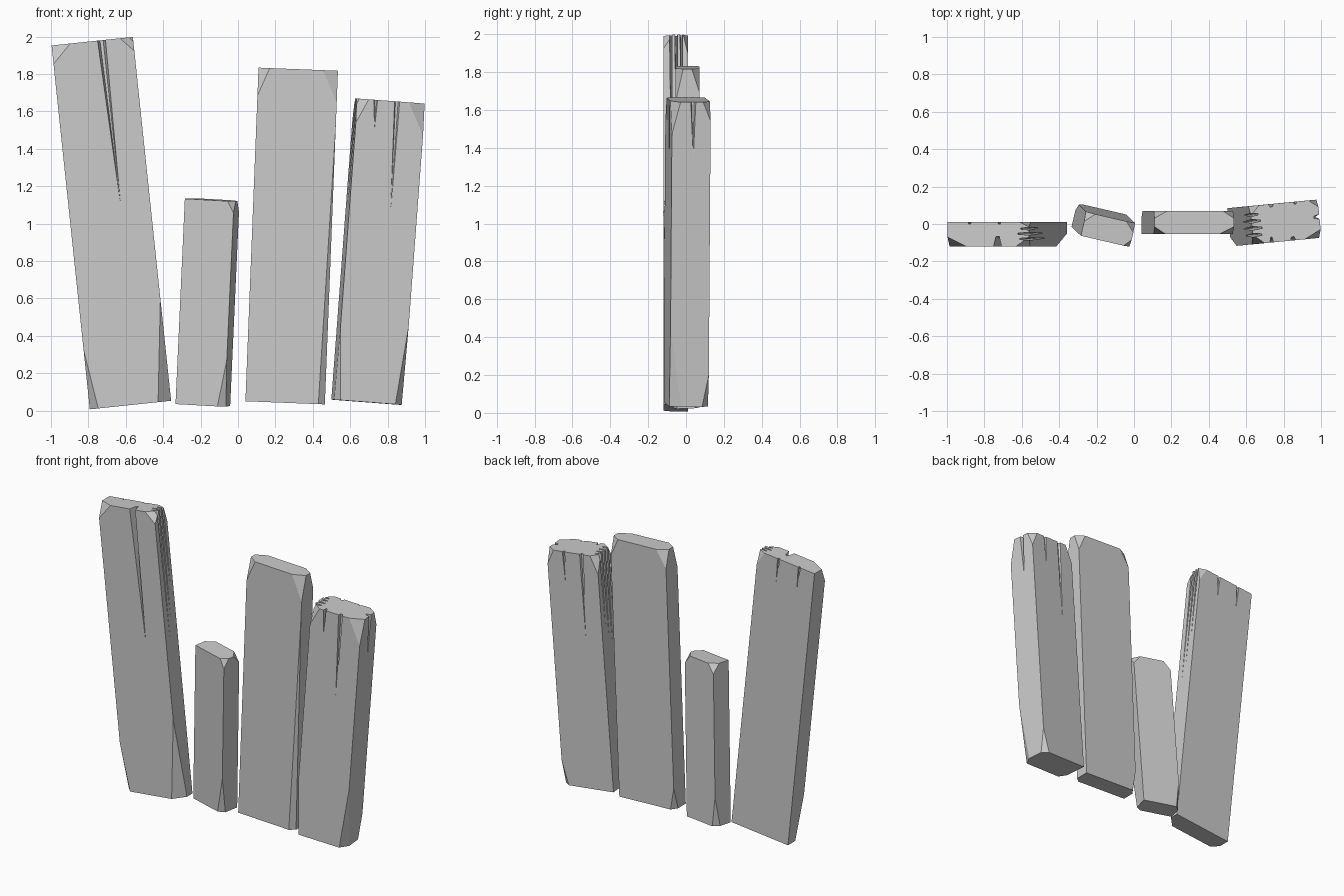
import bpy, bmesh
from mathutils import Matrix, Vector
from math import radians

if "Cube" in bpy.data.objects:
    bpy.data.objects.remove(bpy.data.objects["Cube"])

BIG = 1e4  # a chop distance of BIG leaves that axis untouched


def make(name, bm):
    bmesh.ops.recalc_face_normals(bm, faces=bm.faces[:])
    me = bpy.data.meshes.new(name)
    bm.to_mesh(me)
    bm.free()
    ob = bpy.data.objects.new(name, me)
    bpy.context.collection.objects.link(ob)
    return ob


def chop(bm, size, corner, dist):
    """Slice one corner of the block off, dist = distance from it on each axis."""
    c = Vector((corner[0] * size[0] / 2, corner[1] * size[1] / 2,
                size[2] if corner[2] > 0 else 0))
    n = Vector([corner[i] / dist[i] for i in range(3)])
    p = c - Vector((0, 0, corner[2] * dist[2])) if dist[2] < BIG else c - Vector((corner[0] * dist[0], 0, 0))
    r = bmesh.ops.bisect_plane(bm, geom=bm.verts[:] + bm.edges[:] + bm.faces[:],
                               plane_co=p, plane_no=n.normalized(), clear_outer=True)
    edges = [e for e in r['geom_cut'] if isinstance(e, bmesh.types.BMEdge)]
    bmesh.ops.contextual_create(bm, geom=edges)


def crack_mesh(bm, size, side, pos, width, depth, length, drift):
    """Wedge split that opens at the top and dies out downwards."""
    w, d, h = size
    n = {'F': Vector((0, -1, 0)), 'B': Vector((0, 1, 0)),
         'L': Vector((-1, 0, 0)), 'R': Vector((1, 0, 0))}[side]
    t = Vector((1, 0, 0)) if side in 'FB' else Vector((0, 1, 0))
    face = n * (d / 2 if side in 'FB' else w / 2)
    up = Vector((0, 0, h + 0.01))
    ring = [(-.75, .02), (.75, .02), (.25, -depth), (-.25, -depth)]
    vs = [bm.verts.new(face + up + t * (pos + a * width) + n * o) for a, o in ring]
    tip = bm.verts.new(face + Vector((0, 0, h - length)) + t * (pos + drift) + n * .002)
    bm.faces.new(vs)
    for i in range(4):
        bm.faces.new((vs[i], vs[(i + 1) % 4], tip))


def plank(name, size, base, rot, chops, cracks=()):
    bm = bmesh.new()
    bmesh.ops.create_cube(bm, size=1)
    for v in bm.verts:
        v.co = Vector((v.co.x * size[0], v.co.y * size[1], (v.co.z + .5) * size[2]))
    for corner, dist in chops:
        chop(bm, size, corner, dist)
    ob = make(name, bm)
    for c in cracks:
        cb = bmesh.new()
        crack_mesh(cb, size, *c)
        cutter = make("crack_cutter", cb)
        cutter.hide_render = True
        m = ob.modifiers.new("crack", 'BOOLEAN')
        m.operation, m.solver, m.object = 'DIFFERENCE', 'EXACT', cutter
        bpy.context.view_layer.objects.active = ob
        bpy.ops.object.modifier_apply(modifier=m.name)
        bpy.data.objects.remove(cutter)
    rx, ry, rz = (radians(a) for a in rot)
    ob.data.transform(Matrix.Translation(base) @ Matrix.Rotation(ry, 4, 'Y')
                      @ Matrix.Rotation(rx, 4, 'X') @ Matrix.Rotation(rz, 4, 'Z'))


# tall plank leaning left
plank("tall_left_plank", (.437, .13, 1.956), (-.575, -.055, .03), (0, -6.0, 0),
      [((-1, -1, 1), (.10, .05, .10)), ((1, -1, 1), (.07, .05, .075)),
       ((1, -1, -1), (.07, .07, .55)), ((-1, -1, -1), (.045, .05, .32)),
       ((1, 1, 1), (.05, .025, .1))],
      [('F', .05, .035, .055, .92, .01), ('R', -.025, .012, .05, .9, .005),
       ('R', .003, .012, .06, .75, .003), ('R', .03, .012, .045, .55, .004),
       ('B', -.1, .02, .012, .2, 0), ('B', .06, .02, .012, .2, 0)])

# short twisted plank
plank("short_plank", (.27, .13, 1.1), (-.188, .018, .03), (2.5, 2.6, -13),
      [((1, -1, 1), (.035, .04, .06)), ((-1, 1, 1), (.05, .05, .06)),
       ((1, 1, 1), (.05, .05, .06)), ((1, -1, -1), (.04, .03, .25)),
       ((-1, 1, -1), (.03, .04, .2))])

# wide plain plank
plank("middle_plank", (.425, .125, 1.785), (.252, .008, .042), (0, 2.25, 0),
      [((1, -1, 1), (.08, .04, .17)), ((-1, -1, 1), (.06, .04, .15)),
       ((-1, 1, 1), (.07, .04, .12)), ((1, 1, 1), (.06, .04, .12)),
       ((1, -1, -1), (.035, .03, 1.5)), ((-1, 1, -1), (.03, .04, .15))])

# thick cracked plank leaning right
plank("right_plank", (.365, .205, 1.615), (.69, .0, .045), (-.4, 4.3, 5.5),
      [((-1, -1, 1), (.06, .05, .13)), ((1, -1, 1), (.09, .045, .17)),
       ((1, 1, 1), (.05, .04, .10)), ((-1, 1, 1), (.05, .05, .12)),
       ((1, -1, -1), (.04, .06, .42)), ((-1, -1, -1), (.03, .05, .4)),
       ((1, 1, -1), (.04, .035, .17))],
      [('F', -.085, .018, .03, .17, .005), ('F', .03, .028, .02, .63, .01),
       ('R', .01, .025, .03, .31, .002), ('L', -.055, .016, .05, .55, .003),
       ('L', -.018, .016, .055, .65, .003), ('L', .02, .016, .05, .6, .002),
       ('L', .055, .016, .04, .5, .002), ('B', -.07, .028, .015, .65, .01),
       ('B', .06, .02, .012, .25, 0)])
